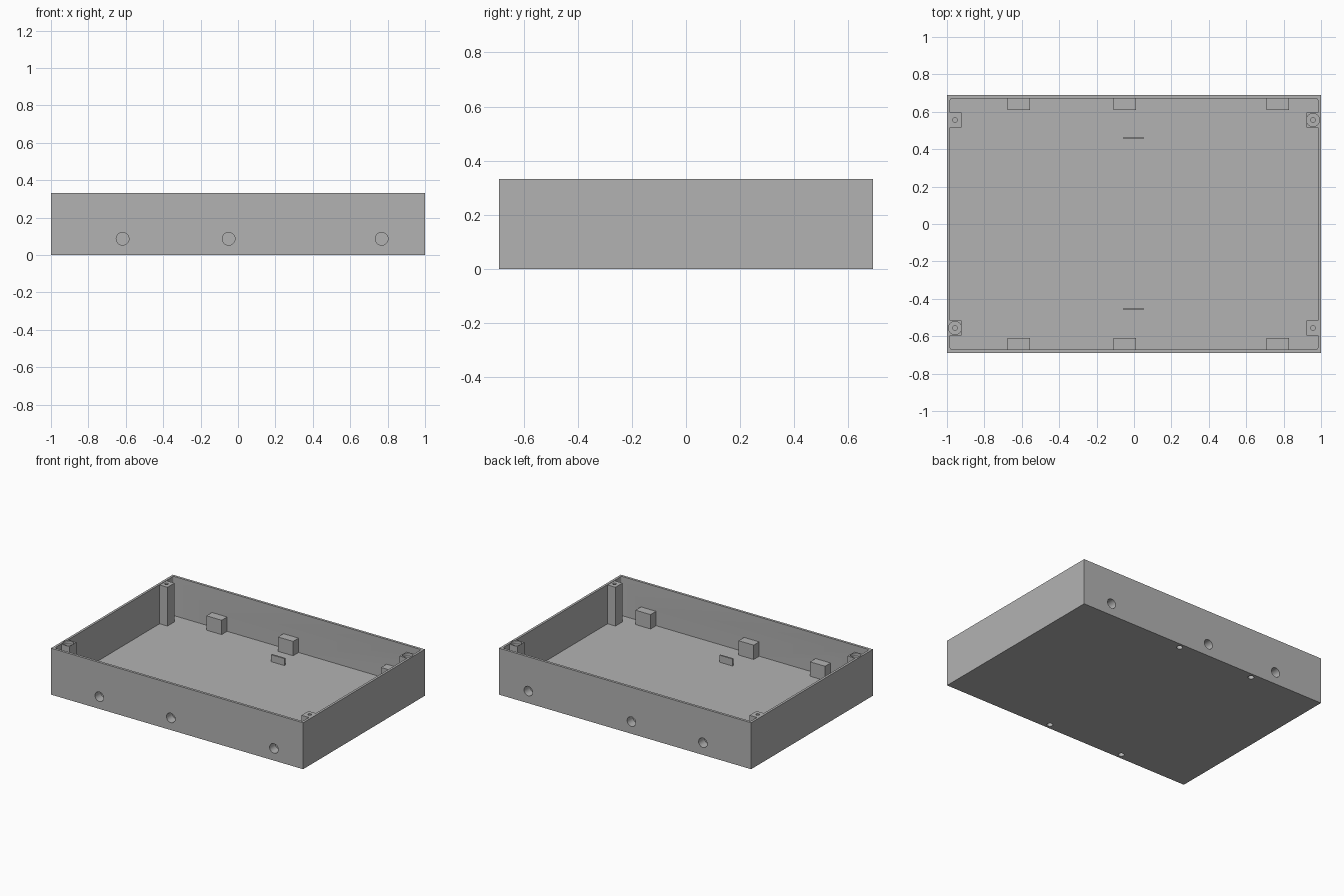
import bpy, math
from mathutils import Vector

cube = bpy.data.objects.get("Cube")
if cube:
    bpy.data.objects.remove(cube, do_unlink=True)

grey = bpy.data.materials.new("Plain grey")
grey.use_nodes = True
colour = (0.45, 0.45, 0.45, 1)
grey.diffuse_color = colour
grey.node_tree.nodes["Principled BSDF"].inputs["Base Color"].default_value = colour

W, D, H = 1.0, 0.69, 0.333      # half width, half depth, height
IX, IY, FLOOR = 0.983, 0.672, 0.052


def box(name, low, high):
    low, high = Vector(low), Vector(high)
    bpy.ops.mesh.primitive_cube_add(size=1, location=(low + high) / 2)
    obj = bpy.context.object
    obj.name = name
    obj.scale = high - low
    bpy.ops.object.transform_apply(location=True, rotation=True, scale=True)
    obj.data.materials.append(grey)
    return obj


def drill(name, radius, start, end):
    start, end = Vector(start), Vector(end)
    axis = end - start
    bpy.ops.mesh.primitive_cylinder_add(vertices=32, radius=radius, depth=axis.length,
                                        location=(start + end) / 2)
    obj = bpy.context.object
    obj.name = name
    obj.rotation_euler = axis.to_track_quat("Z", "Y").to_euler()
    bpy.ops.object.transform_apply(location=True, rotation=True, scale=True)
    obj.data.materials.append(grey)
    return obj


def combine(target, other, operation):
    mod = target.modifiers.new(operation, "BOOLEAN")
    mod.operation, mod.solver, mod.object = operation, "EXACT", other
    bpy.context.view_layer.objects.active = target
    bpy.ops.object.modifier_apply(modifier=mod.name)
    bpy.data.objects.remove(other, do_unlink=True)


# Open tray with slightly rounded inside corners
tray = box("tray", (-W, -D, 0), (W, D, H))
cavity = box("cavity", (-IX, -IY, FLOOR), (IX, IY, H + 0.1))
bev = cavity.modifiers.new("round", "BEVEL")
bev.width, bev.segments, bev.limit_method = 0.01, 3, "WEIGHT"
weights = cavity.data.attributes.new("bevel_weight_edge", "FLOAT", "EDGE")
for edge in cavity.data.edges:
    a, b = (cavity.data.vertices[i].co for i in edge.vertices)
    weights.data[edge.index].value = 1.0 if abs(a.z - b.z) > 0.1 else 0.0
bpy.context.view_layer.objects.active = cavity
bpy.ops.object.modifier_apply(modifier=bev.name)
combine(tray, cavity, "DIFFERENCE")

# Socket blocks behind the side holes
for sy in (-1, 1):
    for x in (-0.617, -0.05, 0.768):
        ys = sorted((sy * 0.61, sy * (IY + 0.005)))
        combine(tray, box("block", (x - 0.06, ys[0], FLOOR - 0.01),
                          (x + 0.06, ys[1], 0.155)), "UNION")
        combine(tray, drill("side_hole", 0.034, (x, sy * 0.8, 0.087),
                            (x, sy * 0.625, 0.087)), "DIFFERENCE")

# Corner posts with screw holes, two of them counterbored
for sx in (-1, 1):
    for sy in (-1, 1):
        x, y = sx * 0.957, sy * 0.556
        xs = sorted((sx * 0.921, sx * (IX + 0.005)))
        combine(tray, box("post", (xs[0], y - 0.04, FLOOR - 0.01),
                          (xs[1], y + 0.04, H - 0.003)), "UNION")
        combine(tray, drill("screw_hole", 0.012, (x, y, 0.2), (x, y, H + 0.05)),
                "DIFFERENCE")
        if sx == sy:
            combine(tray, drill("counterbore", 0.035, (x, y, H - 0.025),
                                (x, y, H + 0.05)), "DIFFERENCE")

# Blind holes under the floor
for x in (-0.44, 0.163):
    for y in (-0.653, 0.653):
        combine(tray, drill("base_hole", 0.02, (x, y, -0.05), (x, y, 0.035)),
                "DIFFERENCE")

# Upright tabs on the floor
for name, y in (("front_tab", -0.455), ("back_tab", 0.46)):
    box(name, (-0.055, y - 0.006, FLOOR - 0.005), (0.05, y + 0.006, FLOOR + 0.05))

# Smooth only the round walls of the holes
bpy.ops.object.select_all(action="DESELECT")
tray.select_set(True)
bpy.context.view_layer.objects.active = tray
bpy.ops.object.shade_smooth_by_angle(angle=math.radians(30))
